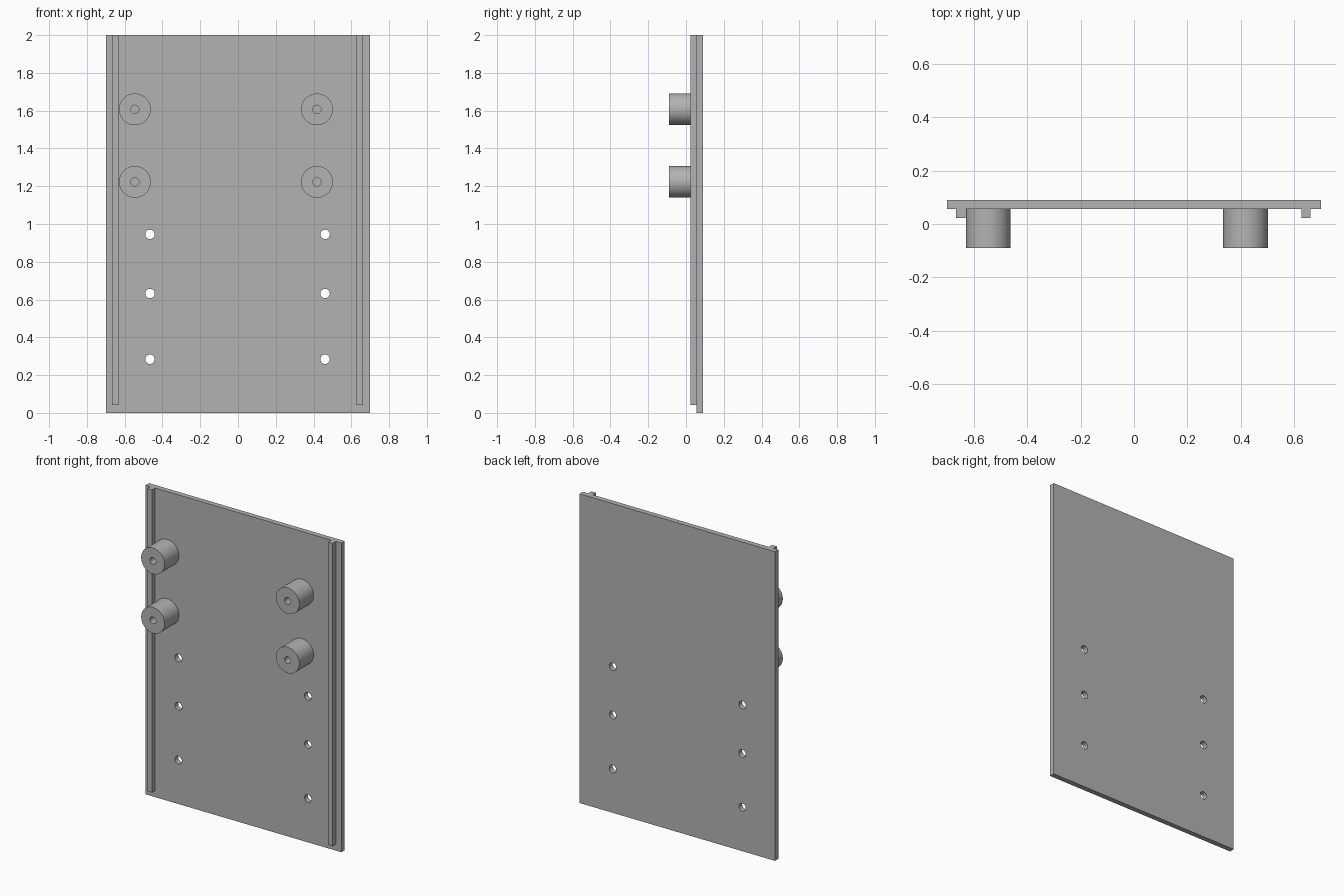
import bpy
import math
from mathutils import Vector

cube = bpy.data.objects.get("Cube")
if cube:
    bpy.data.objects.remove(cube, do_unlink=True)

grey = bpy.data.materials.new("plain grey")
grey.use_nodes = True
GREY = (0.45, 0.45, 0.45, 1)
grey.diffuse_color = GREY
grey.node_tree.nodes["Principled BSDF"].inputs["Base Color"].default_value = GREY


def box(name, low, high):
    low, high = Vector(low), Vector(high)
    bpy.ops.mesh.primitive_cube_add(size=1, location=(low + high) / 2)
    ob = bpy.context.object
    ob.name = name
    ob.scale = high - low
    bpy.ops.object.transform_apply(location=False, rotation=False, scale=True)
    ob.data.materials.append(grey)
    return ob


def rod(name, x, z, radius, y_front, y_back, sides=48):
    """Cylinder lying along y."""
    bpy.ops.mesh.primitive_cylinder_add(
        vertices=sides, radius=radius, depth=y_back - y_front,
        location=(x, (y_front + y_back) / 2, z), rotation=(math.pi / 2, 0, 0))
    ob = bpy.context.object
    ob.name = name
    ob.data.materials.append(grey)
    return ob


def cut(target, cutter):
    mod = target.modifiers.new("hole", "BOOLEAN")
    mod.operation = "DIFFERENCE"
    mod.solver = "EXACT"
    mod.object = cutter
    bpy.ops.object.select_all(action="DESELECT")
    target.select_set(True)
    bpy.context.view_layer.objects.active = target
    bpy.ops.object.modifier_apply(modifier=mod.name)
    bpy.data.objects.remove(cutter, do_unlink=True)
    bpy.ops.object.shade_smooth_by_angle(angle=math.radians(30))


FACE, BACK = 0.056, 0.09

# Back plate with two columns of through holes
plate = box("back_plate", (-0.7, FACE, 0), (0.7, BACK, 2))
for x in (-0.466, 0.461):
    for z in (0.945, 0.632, 0.284):
        cut(plate, rod("hole_cutter", x, z, 0.025, 0, 0.2, 24))

# Guide rails along both edges, stopping short of the bottom
box("right_rail", (-0.666, 0.023, 0.042), (-0.632, FACE, 2))
box("left_rail", (0.628, 0.023, 0.042), (0.661, FACE, 2))

# Standoff bosses with bores closed off by the plate
for side, x in (("right", -0.546), ("left", 0.418)):
    for level, z in (("upper", 1.607), ("lower", 1.223)):
        boss = rod(side + "_" + level + "_boss", x, z, 0.084, -0.09, FACE)
        cut(boss, rod("bore_cutter", x, z, 0.022, -0.2, 0.2, 24))
